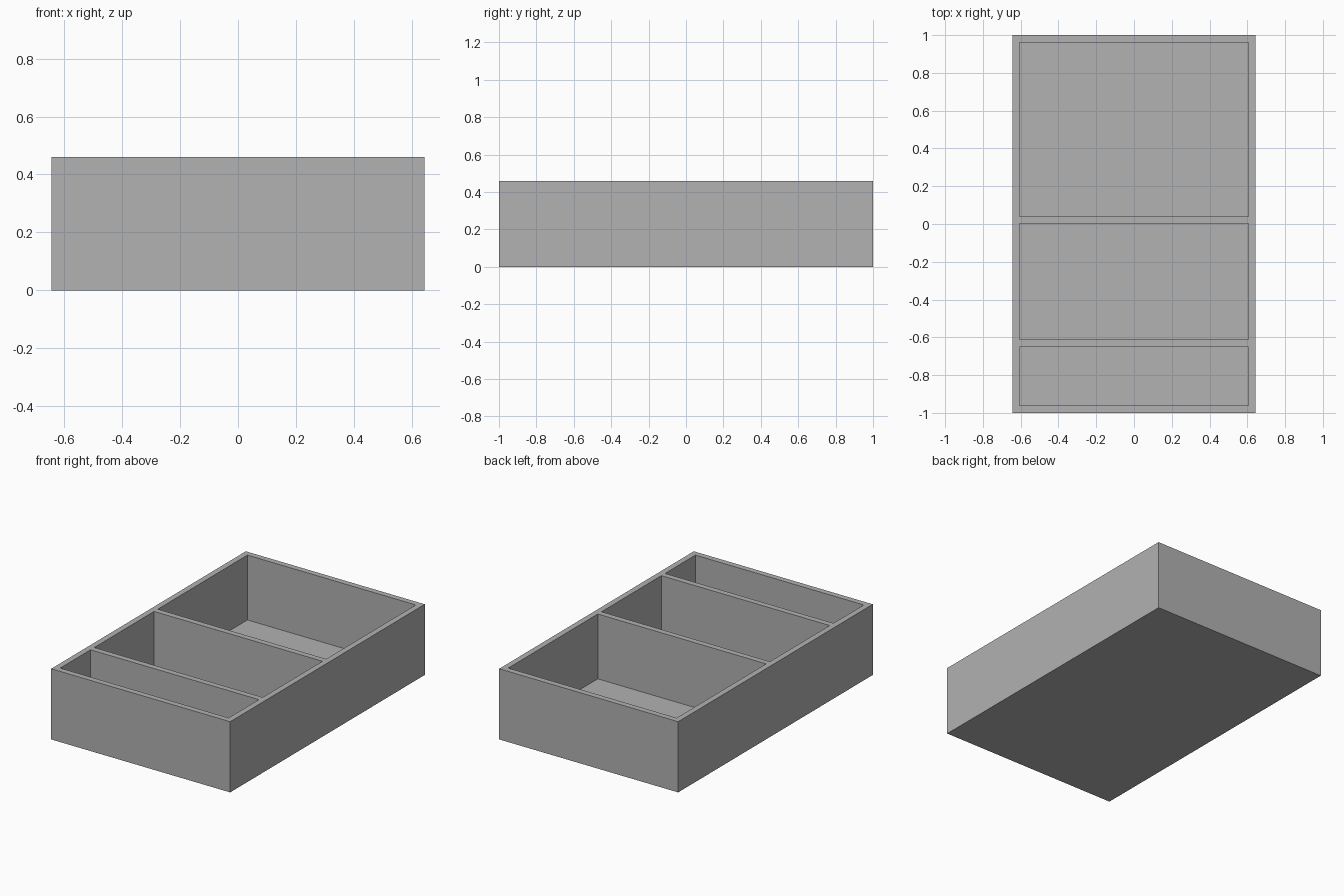
import bpy
import bmesh

cube = bpy.data.objects.get("Cube")
if cube:
    bpy.data.objects.remove(cube, do_unlink=True)

HALF_X, HALF_Y, HEIGHT, WALL = 0.644, 1.0, 0.46, 0.038
INNER_X, INNER_Y = HALF_X - WALL, HALF_Y - WALL
# Compartments from front to back, as y ranges
POCKETS = [(-INNER_Y, -0.65), (-0.612, 0.003), (0.041, INNER_Y)]

# Plain grey material
grey = bpy.data.materials.new("plain grey")
grey.use_nodes = True
colour = (0.445, 0.445, 0.445, 1)
grey.diffuse_color = colour
grey.node_tree.nodes["Principled BSDF"].inputs["Base Color"].default_value = colour

# Solid block
bm = bmesh.new()
bmesh.ops.create_cube(bm, size=1)
for v in bm.verts:
    v.co.x *= 2 * HALF_X
    v.co.y *= 2 * HALF_Y
    v.co.z = (v.co.z + 0.5) * HEIGHT


def score(co, normal):
    """Cut the block's top face along a plane."""
    faces = [f for f in bm.faces if f.normal.z > 0.9]
    geom = faces + list({e for f in faces for e in f.edges}) + list({v for f in faces for v in f.verts})
    bmesh.ops.bisect_plane(bm, geom=geom, plane_co=co, plane_no=normal)
    bm.normal_update()


# Mark out the wall and divider rims on the top
bm.normal_update()
for x in (-INNER_X, INNER_X):
    score((x, 0, 0), (1, 0, 0))
for y in [edge for pocket in POCKETS for edge in pocket]:
    score((0, y, 0), (0, 1, 0))

# Sink each compartment down to the floor
wells = []
for f in bm.faces:
    c = f.calc_center_median()
    if f.normal.z > 0.9 and abs(c.x) < INNER_X and any(a < c.y < b for a, b in POCKETS):
        wells.append(f)
sunk = bmesh.ops.extrude_discrete_faces(bm, faces=wells)["faces"]
for f in sunk:
    for v in f.verts:
        v.co.z = WALL
bmesh.ops.recalc_face_normals(bm, faces=bm.faces)

mesh = bpy.data.meshes.new("divided_tray")
bm.to_mesh(mesh)
bm.free()
mesh.materials.append(grey)
tray = bpy.data.objects.new("divided_tray", mesh)
bpy.context.collection.objects.link(tray)
